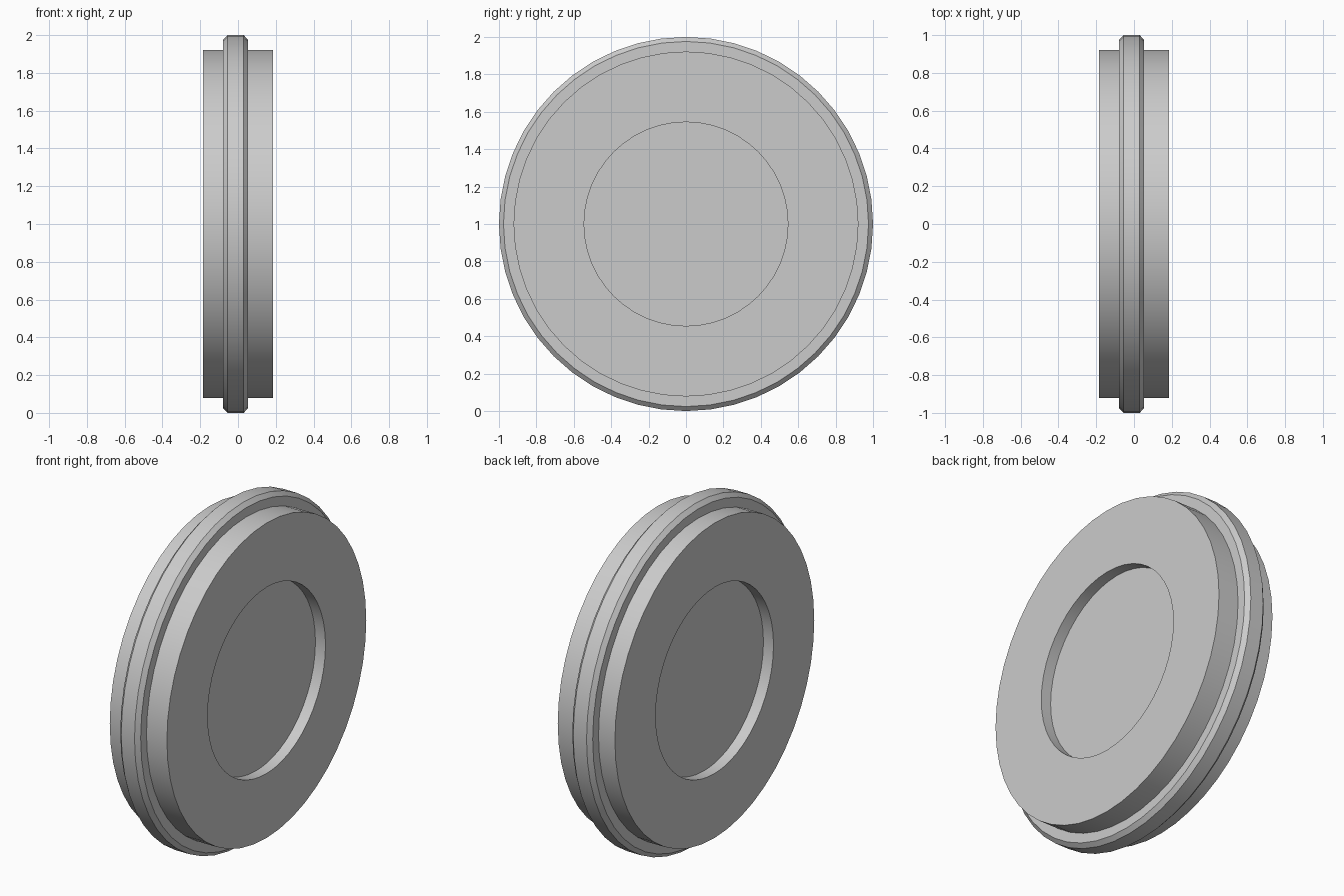
import bpy, bmesh, math

SEGMENTS = 48

cube = bpy.data.objects.get("Cube")
if cube:
    bpy.data.objects.remove(cube, do_unlink=True)

grey = bpy.data.materials.new("light_grey")
grey.use_nodes = True
grey.diffuse_color = (0.6, 0.6, 0.6, 1)
grey.node_tree.nodes["Principled BSDF"].inputs["Base Color"].default_value = (0.6, 0.6, 0.6, 1)


def lathe(name, profile):
    """Spin (x, radius) points around the horizontal x axis at z = 1."""
    bm = bmesh.new()
    verts = [bm.verts.new((x, 0, 1 + r)) for x, r in profile]
    edges = [bm.edges.new(pair) for pair in zip(verts, verts[1:])]
    bmesh.ops.spin(bm, geom=verts + edges, cent=(0, 0, 1), axis=(1, 0, 0),
                   angle=math.tau, steps=SEGMENTS)
    bmesh.ops.remove_doubles(bm, verts=bm.verts, dist=1e-4)
    bmesh.ops.recalc_face_normals(bm, faces=bm.faces)
    mesh = bpy.data.meshes.new(name)
    bm.to_mesh(mesh)
    bm.free()
    mesh.materials.append(grey)
    obj = bpy.data.objects.new(name, mesh)
    bpy.context.collection.objects.link(obj)
    bpy.ops.object.select_all(action='DESELECT')
    obj.select_set(True)
    bpy.context.view_layer.objects.active = obj
    bpy.ops.object.shade_smooth_by_angle(angle=math.radians(30))
    return obj


# Wheel: recessed hub on both sides, broad tread, chamfered off-centre flange
half, tread, hub, depth = 0.185, 0.922, 0.545, 0.065
side = [(half - depth, 0), (half - depth, hub), (half, hub), (half, tread)]
flange = [(0.053, tread), (0.053, 0.976), (0.03, 1.0),
          (-0.056, 1.0), (-0.079, 0.976), (-0.079, tread)]
lathe("flanged_wheel", side + flange + [(-x, r) for x, r in reversed(side)])
